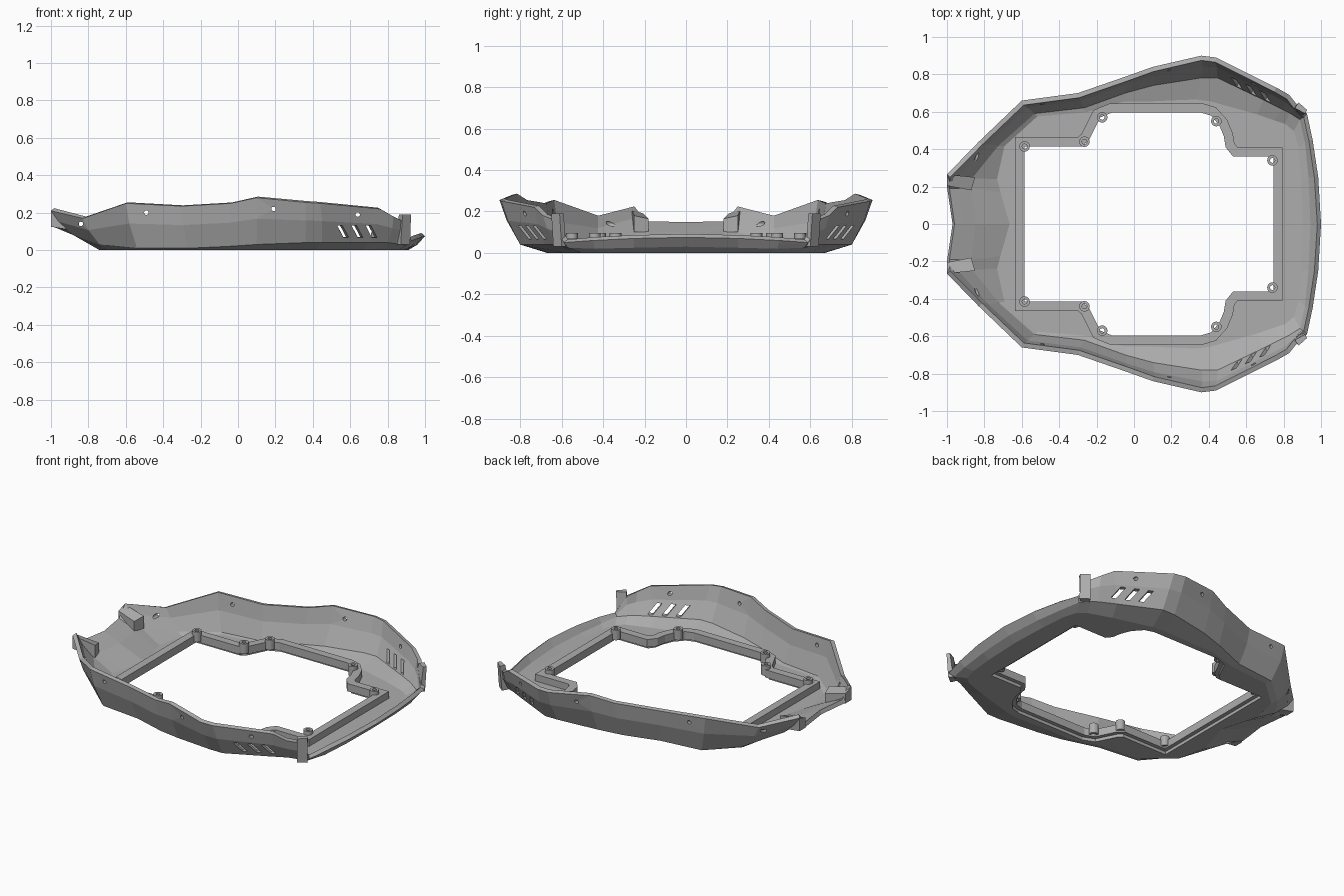
import bpy, bmesh, math
from mathutils import Vector, Matrix

if "Cube" in bpy.data.objects:
    bpy.data.objects.remove(bpy.data.objects["Cube"], do_unlink=True)

grey = bpy.data.materials.new("matte grey")
grey.use_nodes = True
grey.diffuse_color = (0.42, 0.42, 0.42, 1)
grey.node_tree.nodes["Principled BSDF"].inputs["Base Color"].default_value = grey.diffuse_color


def make_object(name, bm):
    mesh = bpy.data.meshes.new(name)
    bm.to_mesh(mesh)
    bm.free()
    mesh.materials.append(grey)
    obj = bpy.data.objects.new(name, mesh)
    bpy.context.collection.objects.link(obj)
    return obj


def mirror_loop(half):
    """Close a half outline by reflecting it across y = 0."""
    other = [(p[0], -p[1], *p[2:]) for p in reversed(half) if abs(p[1]) > 1e-6]
    return [Vector(p) for p in list(half) + other]


def offset_loop(loop, d):
    """Grow a counter-clockwise outline with mitred corners."""
    out = []
    for i, p in enumerate(loop):
        a = (p - loop[i - 1]).normalized()
        b = (loop[(i + 1) % len(loop)] - p).normalized()
        na, nb = Vector((a.y, -a.x)), Vector((b.y, -b.x))
        out.append(p + (na + nb) * d / (1 + na.dot(nb)))
    return out


def ring(bm, loop, z=None):
    return [bm.verts.new((p.x, p.y, p.z if z is None else z)) for p in loop]


def bridge(bm, a, b):
    n = len(a)
    for i in range(n):
        j = (i + 1) % n
        bm.faces.new((a[i], a[j], b[j], b[i]))


def prism(bm, bottom, top):
    """Solid between two matching polygons."""
    lo, hi = [bm.verts.new(p) for p in bottom], [bm.verts.new(p) for p in top]
    faces = [bm.faces.new(lo), bm.faces.new(hi)]
    bridge(bm, lo, hi)
    bmesh.ops.recalc_face_normals(bm, faces=bm.faces)
    return faces


# Half outlines, running from the +x lip round to the -x end
rim = [(1, 0, .075), (.985, .25, .07), (.955, .45, .06), (.925, .59, .05),
       (.87, .64, .16), (.83, .69, .18), (.76, .73, .22), (.44, .89, .25),
       (.36, .9, .255), (.1, .84, .28), (-.04, .79, .25), (-.3, .7, .235),
       (-.6, .66, .25), (-.83, .44, .17), (-1, .265, .21), (-1, .2, .13),
       (-.97, 0, .125)]
chine = [(.96, 0, .03), (.95, .25, .025), (.93, .44, .02), (.9, .57, .025),
         (.84, .61, .035), (.8, .63, .04), (.7, .68, .04), (.45, .8, .04),
         (.36, .8, .04), (.1, .76, .03), (-.05, .72, .02), (-.27, .64, .01),
         (-.54, .61, .01), (-.74, .43, .03), (-.88, .25, .08), (-.88, .19, .08),
         (-.86, 0, .075)]
base = [(.91, 0), (.9, .25), (.885, .41), (.86, .5),
        (.81, .54), (.75, .56), (.66, .59), (.41, .66),
        (.33, .67), (.1, .66), (-.05, .66), (-.26, .6),
        (-.52, .58), (-.7, .42), (-.74, .24), (-.72, .17),
        (-.67, 0)]
hole = [(.745, .36), (.53, .36), (.49, .41), (.48, .47), (.455, .53),
        (.41, .58), (.36, .595), (-.12, .595), (-.18, .57), (-.215, .5),
        (-.24, .45), (-.28, .415), (-.585, .415)]

# Belt line between chine and rim gives the faceted side walls
belt = []
for r, c in zip(rim, chine):
    p = Vector(c).lerp(Vector(r), .55)
    if r[2] > .15:
        p += Vector((p.x, p.y, 0)).normalized() * .012
    belt.append(tuple(p))

rim, belt, chine, base, hole = map(mirror_loop, (rim, belt, chine, base, hole))

# Shell: side walls and floor, thickened inward
bm = bmesh.new()
levels = [ring(bm, rim), ring(bm, belt), ring(bm, chine), ring(bm, base, 0)]
for a, b in zip(levels, levels[1:]):
    bridge(bm, a, b)
opening = ring(bm, offset_loop(hole, .025), 0)
edges = []
for loop in (levels[-1], opening):
    for i, v in enumerate(loop):
        w = loop[i - 1]
        edges.append(bm.edges.get((v, w)) or bm.edges.new((v, w)))
bmesh.ops.triangle_fill(bm, edges=edges, use_beauty=True)
bmesh.ops.recalc_face_normals(bm, faces=bm.faces)
floor = [f for f in bm.faces if all(abs(v.co.z) < 1e-5 for v in f.verts)]
if sum(f.normal.z * f.calc_area() for f in floor) > 0:
    bmesh.ops.reverse_faces(bm, faces=bm.faces)
shell = make_object("shell", bm)
solid = shell.modifiers.new("thickness", "SOLIDIFY")
solid.thickness = .026
solid.offset = -1
solid.use_even_offset = True

# Cutters: three slanted vents and small screw holes on each side
bm = bmesh.new()
for side in (-1, 1):
    out = Vector((.1, .2 * side, 0))
    for x in (.57, .645, .72):
        mid = Vector((x, side * (.79 - (x - .57) * .5), .1))
        quad = [mid + Vector((dx, -dx * .5 * side, dz)) for dx, dz in
                ((-.04, .032), (-.012, .032), (.035, -.032), (.007, -.032))]
        prism(bm, [p - out for p in quad], [p + out for p in quad])
    for x, y, z in ((-.49, .66, .2), (.19, .85, .22), (.64, .77, .19), (-.84, .4, .14)):
        place = Matrix.Translation((x, side * y, z)) @ Matrix.Rotation(math.pi / 2, 4, "X")
        bmesh.ops.create_cone(bm, cap_ends=True, segments=12, radius1=.012,
                              radius2=.012, depth=.2, matrix=place)
cutters = make_object("vent_cutters", bm)
cutters.hide_render = True
cut = shell.modifiers.new("vents", "BOOLEAN")
cut.operation = "DIFFERENCE"
cut.solver = "EXACT"
cut.object = cutters
bpy.context.view_layer.objects.active = shell
for name in ("thickness", "vents"):
    bpy.ops.object.modifier_apply(modifier=name)
bpy.data.objects.remove(cutters, do_unlink=True)

# Raised flange round the opening, stepped underneath
bm = bmesh.new()
grown = offset_loop(hole, .05)
sections = [ring(bm, hole, .02), ring(bm, hole, .07), ring(bm, grown, .07), ring(bm, grown, .02)]
for i in range(4):
    bridge(bm, sections[i - 1], sections[i])
bmesh.ops.recalc_face_normals(bm, faces=bm.faces)
make_object("opening_flange", bm)

# Screw bosses: short tubes standing on the flange
bm = bmesh.new()
for x, y in ((-.585, .415), (-.265, .44), (-.17, .57), (.44, .55), (.74, .34)):
    for side in (-1, 1):
        loops = []
        for radius, z in ((.028, .03), (.028, .095), (.013, .095), (.013, .03)):
            loops.append([bm.verts.new((x + radius * math.cos(t), side * y + radius * math.sin(t), z))
                          for t in (math.tau * k / 20 for k in range(20))])
        for i in range(4):
            bridge(bm, loops[i - 1], loops[i])
bmesh.ops.recalc_face_normals(bm, faces=bm.faces)
make_object("screw_bosses", bm)

# Corner posts by the lip and prongs at the opposite end
for side, word in ((-1, "right"), (1, "left")):
    bm = bmesh.new()
    foot = [(.85, .6), (.9, .58), (.92, .6), (.87, .64)]
    head = [(.86, .62), (.915, .59), (.925, .61), (.88, .65)]
    prism(bm, [(x, y * side, .03) for x, y in foot], [(x, y * side, .19) for x, y in head])
    make_object(word + "_corner_post", bm)

    bm = bmesh.new()
    plan = [(-1, .265), (-1, .205), (-.87, .18), (-.85, .25)]
    low, high = (.125, .125, .1, .1), (.21, .19, .165, .18)
    prism(bm, [(x, y * side, z) for (x, y), z in zip(plan, low)],
          [(x, y * side, z) for (x, y), z in zip(plan, high)])
    make_object(word + "_end_prong", bm)
